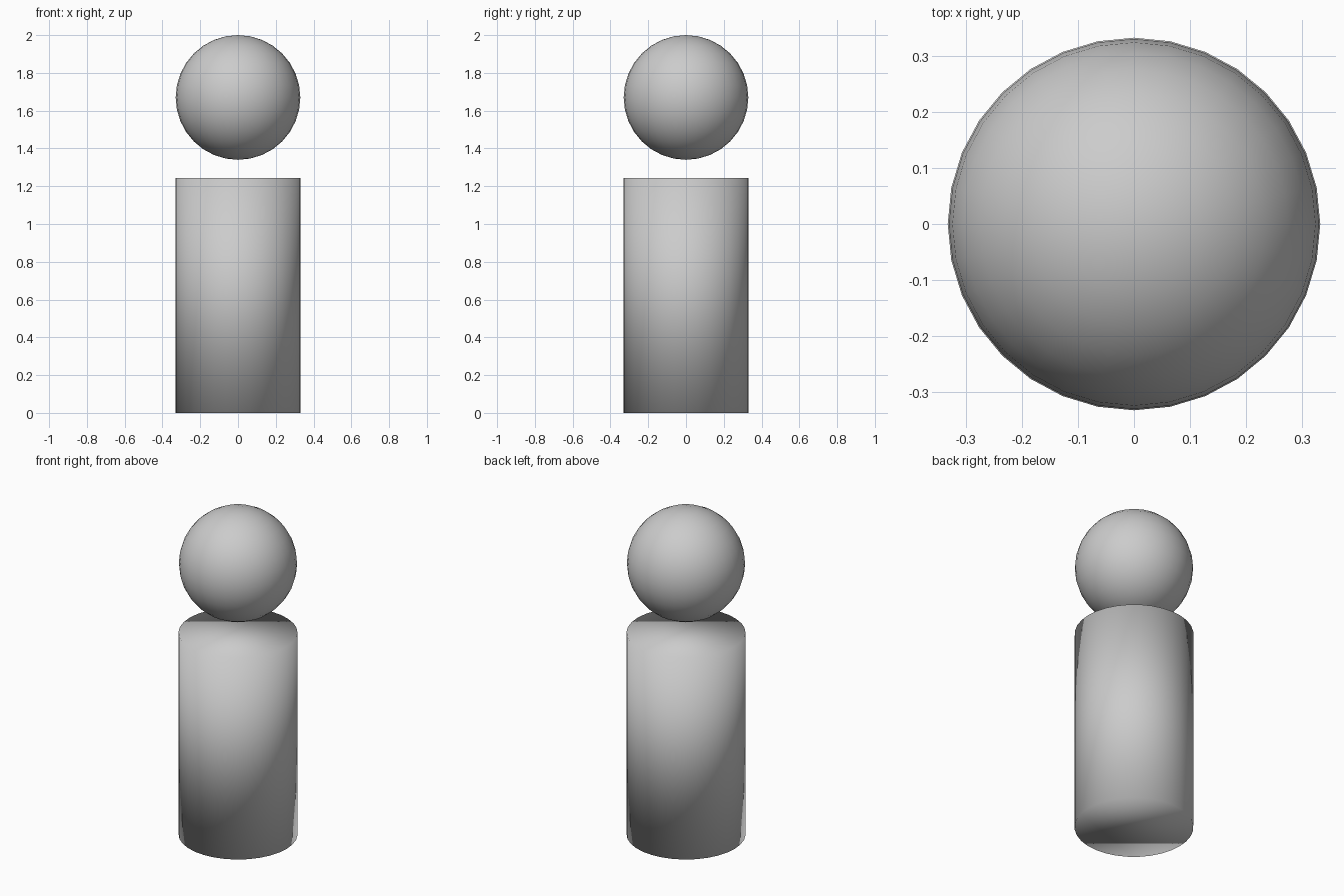
import bpy

if "Cube" in bpy.data.objects:
    bpy.data.objects.remove(bpy.data.objects["Cube"])

R = 0.332
BODY_H = 1.244
HEAD_R = 0.33

# Body: smooth-shaded cylinder including its caps
bpy.ops.mesh.primitive_cylinder_add(vertices=32, radius=R, depth=BODY_H,
                                    location=(0, 0, BODY_H / 2))
body = bpy.context.object
body.name = "body"
bpy.ops.object.shade_smooth()

# Head: sphere floating above the body
bpy.ops.mesh.primitive_uv_sphere_add(segments=32, ring_count=16, radius=HEAD_R,
                                     location=(0, 0, 2 - HEAD_R))
head = bpy.context.object
head.name = "head"
bpy.ops.object.shade_smooth()
